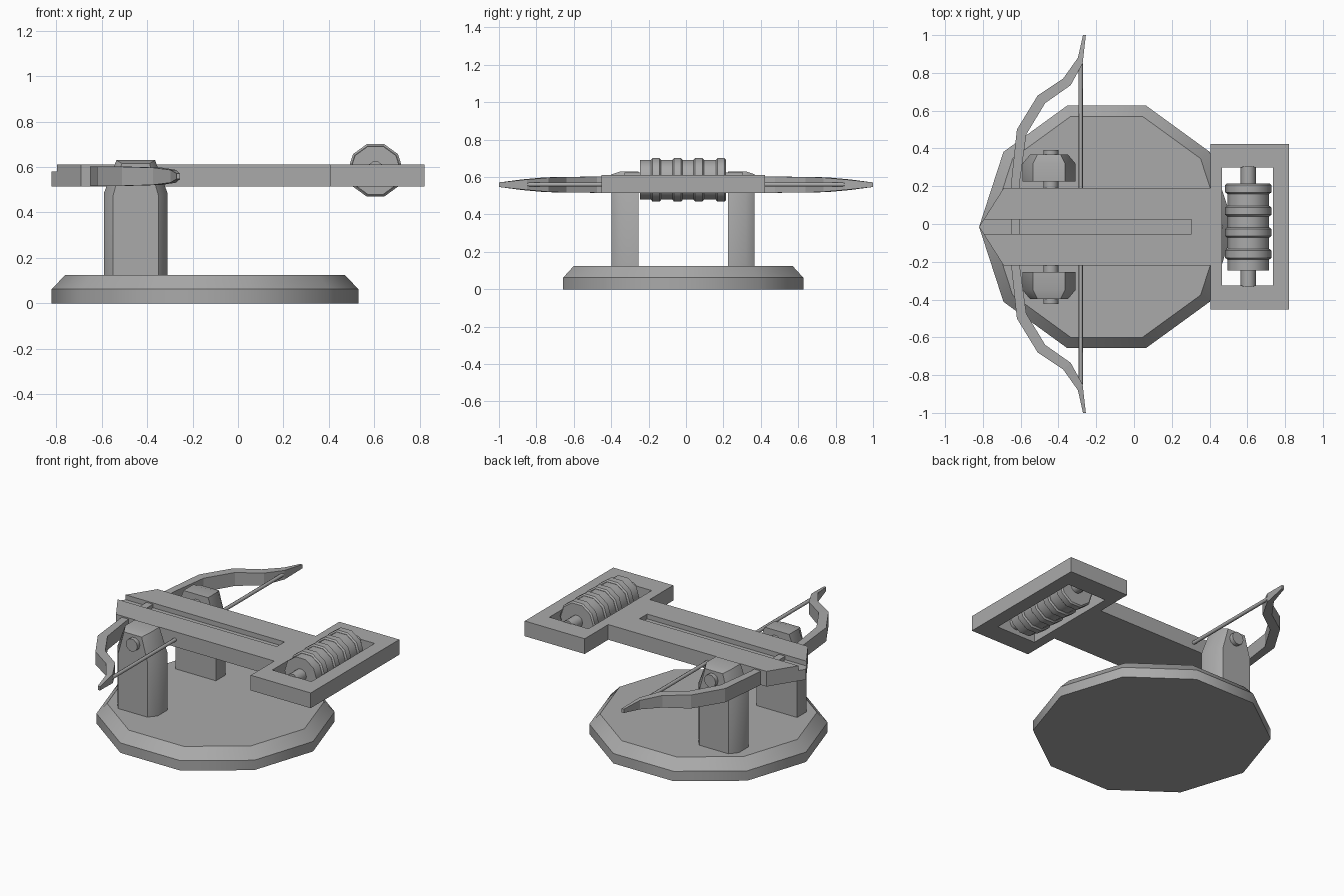
import bpy, bmesh, math
from mathutils import Matrix

if "Cube" in bpy.data.objects:
    bpy.data.objects.remove(bpy.data.objects["Cube"])

CY = -0.015  # centre line of the stock and base

grey = bpy.data.materials.new("plain_grey")
grey.diffuse_color = (0.4, 0.4, 0.4, 1)
grey.use_nodes = True
grey.node_tree.nodes["Principled BSDF"].inputs["Base Color"].default_value = grey.diffuse_color


def finish(name, bm, smooth=None):
    bmesh.ops.recalc_face_normals(bm, faces=bm.faces)
    me = bpy.data.meshes.new(name)
    bm.to_mesh(me)
    bm.free()
    me.materials.append(grey)
    ob = bpy.data.objects.new(name, me)
    bpy.context.collection.objects.link(ob)
    if smooth:
        bpy.ops.object.select_all(action='DESELECT')
        ob.select_set(True)
        bpy.context.view_layer.objects.active = ob
        bpy.ops.object.shade_smooth_by_angle(angle=math.radians(smooth))
    return ob


def loft(name, loops, smooth=None):
    """Skin a list of matching point loops and cap both ends."""
    bm = bmesh.new()
    rings = [[bm.verts.new(p) for p in loop] for loop in loops]
    n = len(rings[0])
    for a, b in zip(rings, rings[1:]):
        for i in range(n):
            j = (i + 1) % n
            bm.faces.new((a[i], a[j], b[j], b[i]))
    bm.faces.new(rings[0])
    bm.faces.new(rings[-1])
    return finish(name, bm, smooth)


def lathe_y(name, x, z, rings, sides, smooth=None):
    """Round part along y from (y, radius) pairs."""
    ang = [2 * math.pi * i / sides for i in range(sides)]
    return loft(name, [[(x + r * math.cos(a), y, z + r * math.sin(a)) for a in ang]
                       for y, r in rings], smooth)


def cut(target, x0, x1, y0, y1, z0, z1):
    loop = [(x0, y0), (x1, y0), (x1, y1), (x0, y1)]
    cutter = loft("cutter", [[(x, y, z) for x, y in loop] for z in (z0, z1)])
    cutter.hide_render = True
    mod = target.modifiers.new("cut", 'BOOLEAN')
    mod.operation = 'DIFFERENCE'
    mod.solver = 'EXACT'
    mod.object = cutter
    bpy.context.view_layer.objects.active = target
    bpy.ops.object.modifier_apply(modifier=mod.name)
    bpy.data.objects.remove(cutter)


# ten-sided base with a sloping rim
ang = [2 * math.pi * i / 10 for i in range(10)]
loft("base", [[(-0.145 + r * math.cos(a), CY + r * math.sin(a), z) for a in ang]
              for z, r in ((0, 0.675), (0.062, 0.675), (0.125, 0.615))], 40)

# pointed stock with wide rear frame, winch opening and bolt groove
half = [(-0.69, 0.205), (0.405, 0.205), (0.405, 0.4375), (0.82, 0.4375)]
outline = [(-0.82, 0)] + half + [(x, -y) for x, y in reversed(half)]
stock = loft("stock", [[(x, CY + y, z) for x, y in outline] for z in (0.515, 0.61)])
cut(stock, 0.465, 0.735, -0.325, 0.30, 0.4, 0.8)
cut(stock, -0.9, 0.305, -0.052, 0.024, 0.58, 0.8)

# supporting posts with tapered tops and chamfered outer corners, plus pivots
post = [(-0.14, 0.11), (0.14, 0.11), (0.14, 0.485), (0.085, 0.63),
        (-0.085, 0.63), (-0.14, 0.485)]
for side, s in (("right", -1), ("left", 1)):
    loops = []
    for off, k, drop in ((0.24, 1, 0), (0.335, 1, 0), (0.382, 0.72, 0.015)):
        loops.append([(-0.45 + x * k, CY + s * off, z - (drop if z > 0.2 else 0))
                      for x, z in post])
    loft(side + "_post", loops, 48)
    lathe_y(side + "_pivot", -0.44, 0.56,
            [(CY + s * 0.19, 0.04), (CY + s * 0.408, 0.04)], 10, 40)

# curved bow: outer x/y, inner x/y, half height
arm = [(-0.27, 1.0, -0.255, 1.0, 0.012), (-0.297, 0.88, -0.272, 0.85, 0.028),
       (-0.375, 0.77, -0.335, 0.735, 0.038), (-0.51, 0.68, -0.47, 0.64, 0.042),
       (-0.62, 0.50, -0.57, 0.475, 0.043), (-0.65, 0.22, -0.605, 0.22, 0.043)]
sections = arm + [(a, -b, c, -d, h) for a, b, c, d, h in reversed(arm)]
loft("bow", [[(a, b, 0.559 - h), (c, d, 0.559 - h), (c, d, 0.559 + h), (a, b, 0.559 + h)]
             for a, b, c, d, h in sections])

# bow string
lathe_y("bow_string", -0.282, 0.56, [(-0.85, 0.011), (0.85, 0.011)], 8, 50)

# winch drum, ribs and axle
WX, WZ = 0.605, 0.585
lathe_y("winch_axle", WX, WZ, [(-0.33, 0.04), (0.305, 0.04)], 10, 40)
lathe_y("winch_drum", WX, WZ, [(-0.245, 0.111), (0.21, 0.111)], 10, 40)
for i, y in enumerate((-0.16, -0.045, 0.068, 0.187)):
    lathe_y("winch_rib_%d" % (i + 1), WX, WZ,
            [(y - 0.027, 0.113), (y - 0.019, 0.122), (y + 0.019, 0.122),
             (y + 0.027, 0.113)], 10, 40)
